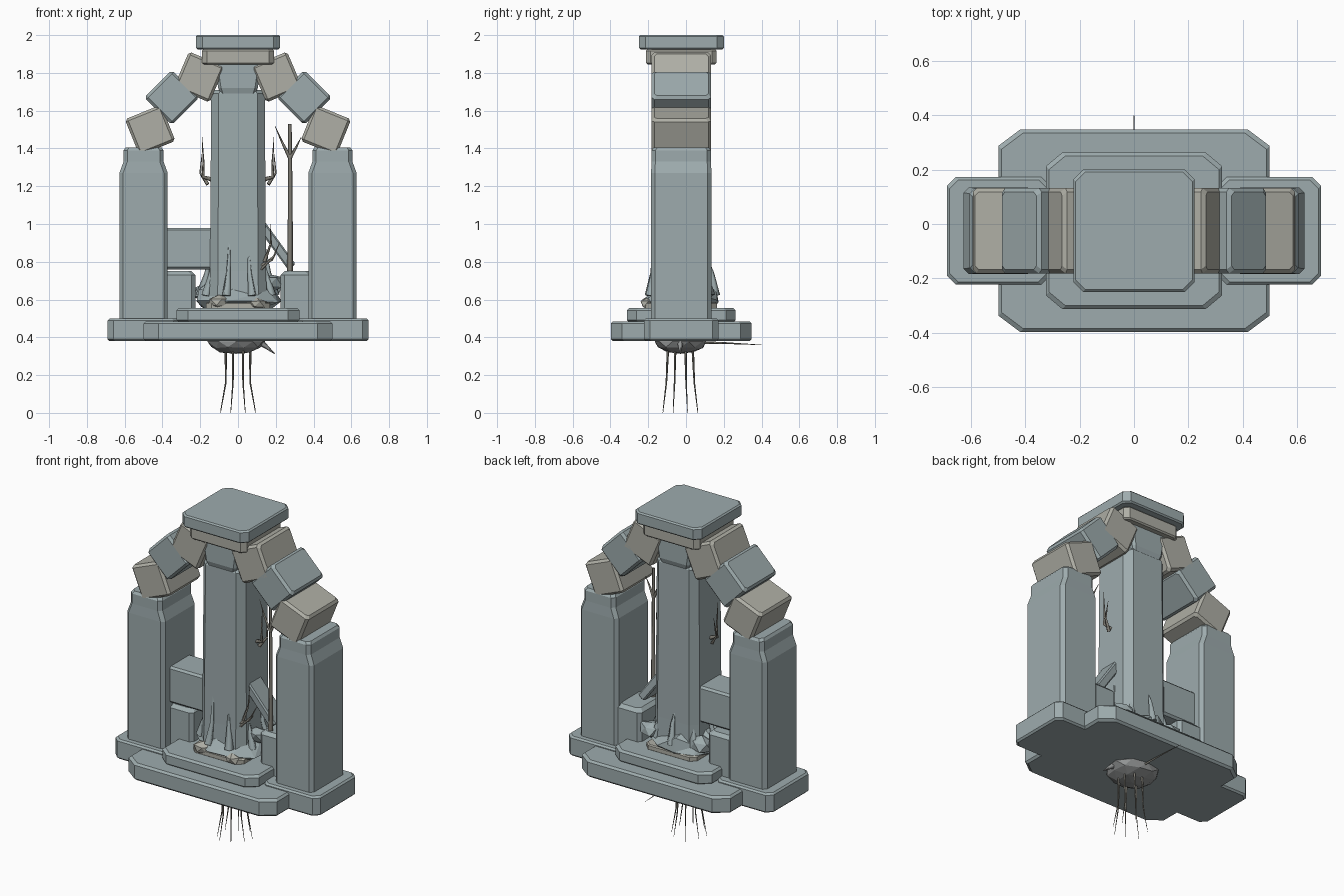
import bpy, bmesh, math, random
from mathutils import Matrix, Vector, Euler

if "Cube" in bpy.data.objects:
    bpy.data.objects.remove(bpy.data.objects["Cube"])

random.seed(4)
YC = -0.025  # depth centre of the masonry


def material(name, rgb):
    m = bpy.data.materials.new(name)
    m.diffuse_color = (*rgb, 1)
    m.use_nodes = True
    m.node_tree.nodes["Principled BSDF"].inputs["Base Color"].default_value = m.diffuse_color
    return m


STONE = material("blue_stone", (0.34, 0.41, 0.42))
TAN = material("tan_stone", (0.43, 0.43, 0.38))
ROCK = material("dark_rock", (0.30, 0.31, 0.31))
WOOD = material("dry_wood", (0.22, 0.21, 0.18))


def finish(name, bm, mat):
    bmesh.ops.recalc_face_normals(bm, faces=bm.faces)
    me = bpy.data.meshes.new(name)
    bm.to_mesh(me)
    bm.free()
    me.materials.append(mat)
    ob = bpy.data.objects.new(name, me)
    bpy.context.collection.objects.link(ob)
    return ob


def loft(name, rings, mat, x=0, y=YC, z=0, rot=(0, 0, 0)):
    """Corner-cut rectangles (z, half x, half y, cut x, cut y) joined upward."""
    bm = bmesh.new()
    prev = None
    M = Matrix.Translation((x, y, z)) @ Euler(rot).to_matrix().to_4x4()
    for rz, a, b, c, d in rings:
        pts = [(a - c, -b), (a, d - b), (a, b - d), (a - c, b),
               (c - a, b), (-a, b - d), (-a, d - b), (c - a, -b)]
        ring = [bm.verts.new(M @ Vector((px, py, rz))) for px, py in pts]
        if prev:
            for i in range(8):
                j = (i + 1) % 8
                bm.faces.new((prev[i], prev[j], ring[j], ring[i]))
        else:
            bm.faces.new(ring[::-1])
        prev = ring
    bm.faces.new(prev)
    return finish(name, bm, mat)


def slab(name, a, b, z0, z1, cut, bev, mat, **kw):
    c, d = cut
    return loft(name, [(z0, a - bev, b - bev, c, d), (z0 + bev, a, b, c, d),
                       (z1 - bev, a, b, c, d), (z1, a - bev, b - bev, c, d)], mat, **kw)


def twig(name, points, r0, r1=0.001, mat=WOOD):
    """Tapered square-section branch along a path."""
    cu = bpy.data.curves.new(name, 'CURVE')
    cu.dimensions = '3D'
    cu.bevel_depth = 1
    cu.bevel_resolution = 0
    cu.use_fill_caps = True
    sp = cu.splines.new('POLY')
    sp.points.add(len(points) - 1)
    for i, p in enumerate(points):
        sp.points[i].co = (*p, 1)
        sp.points[i].radius = r0 + (r1 - r0) * i / (len(points) - 1)
    ob = bpy.data.objects.new(name, cu)
    bpy.context.collection.objects.link(ob)
    cu.materials.append(mat)
    return ob


def boulder(name, loc, size, mat, sub=1, jitter=0.15):
    bm = bmesh.new()
    bmesh.ops.create_icosphere(bm, subdivisions=sub, radius=1)
    for v in bm.verts:
        k = 1 + random.uniform(-jitter, jitter)
        v.co = Vector([v.co[i] * size[i] * k + loc[i] for i in range(3)])
    return finish(name, bm, mat)


# stepped base
slab("base_plate", 0.5, 0.373, 0.38, 0.485, (0.08, 0.06), 0.012, STONE)
slab("second_step", 0.325, 0.288, 0.48, 0.555, (0.06, 0.05), 0.012, STONE)
slab("tan_step", 0.17, 0.19, 0.55, 0.585, (0.03, 0.03), 0.006, TAN)

# side footings, pillars and arch stones, mirrored
for s, side in ((-1, "left"), (1, "right")):
    slab(side + "_footing", 0.19, 0.198, 0.38, 0.50, (0.032, 0.032), 0.01, STONE, x=s * 0.5)
    loft(side + "_pillar", [(0.49, 0.128, 0.16, 0.02, 0.02), (1.27, 0.128, 0.16, 0.02, 0.02),
                            (1.33, 0.106, 0.157, 0.02, 0.02), (1.39, 0.106, 0.157, 0.02, 0.02),
                            (1.405, 0.096, 0.147, 0.02, 0.02)], STONE, x=s * 0.5)
    for i, (x, z, deg, mat) in enumerate([(0.465, 1.497, 22, TAN), (0.35, 1.67, 45, STONE),
                                          (0.205, 1.778, 67, TAN)]):
        slab(f"{side}_arch_stone_{i + 1}", 0.103, 0.157, -0.103, 0.103, (0.014, 0.014), 0.014,
             mat, x=s * x, z=z, rot=(0, s * math.radians(deg), 0))
    # low block beside the pillar
    slab(side + "_low_block", 0.085, 0.12, 0.48, 0.75, (0.02, 0.02), 0.02, STONE, x=s * 0.31, y=0.0)
    # twigs sprouting from the column
    twig(side + "_column_twig", [(s * 0.12, YC, 1.23), (s * 0.185, YC - 0.01, 1.25),
                                 (s * 0.183, YC - 0.01, 1.33), (s * 0.19, YC - 0.01, 1.46)], 0.014)
    twig(side + "_column_twiglet", [(s * 0.16, YC, 1.21), (s * 0.2, YC + 0.02, 1.27),
                                    (s * 0.19, YC + 0.03, 1.38)], 0.011)

# keystone and capstones
loft("keystone", [(1.69, 0.095, 0.14, 0.015, 0.015), (1.72, 0.105, 0.15, 0.015, 0.015),
                  (1.86, 0.125, 0.15, 0.015, 0.015)], STONE)
slab("lower_capstone", 0.19, 0.187, 1.845, 1.925, (0.025, 0.025), 0.008, TAN)
slab("top_capstone", 0.223, 0.225, 1.925, 2.0, (0.035, 0.035), 0.008, STONE)

# central column
loft("central_column", [(0.5, 0.155, 0.155, 0.045, 0.045), (0.75, 0.148, 0.148, 0.042, 0.042),
                        (1.69, 0.142, 0.142, 0.04, 0.04), (1.71, 0.13, 0.13, 0.04, 0.04)], STONE)

# cross beam and leaning broken slab
slab("cross_beam", 0.14, 0.1, 0.76, 0.98, (0.01, 0.01), 0.012, STONE, x=-0.25)
slab("fallen_slab", 0.025, 0.06, -0.14, 0.14, (0.008, 0.008), 0.008, STONE,
     x=0.2, y=-0.03, z=0.89, rot=(0.1, math.radians(-36), 0))

# rubble mound round the column foot
bm = bmesh.new()
prev = None
N = 11
for z, r in ((0.55, 0.19), (0.60, 0.235), (0.65, 0.20), (0.70, 0.14)):
    ring = []
    for i in range(N):
        t = 2 * math.pi * (i + random.uniform(-0.2, 0.2)) / N
        k = r * random.uniform(0.88, 1.08)
        ring.append(bm.verts.new((k * math.cos(t), YC + 0.88 * k * math.sin(t),
                                  z + random.uniform(-0.02, 0.02))))
    if prev:
        for i in range(N):
            j = (i + 1) % N
            bm.faces.new((prev[i], prev[j], ring[j]))
            bm.faces.new((prev[i], ring[j], ring[i]))
    else:
        bm.faces.new(ring[::-1])
    prev = ring
bm.faces.new(prev)
finish("rubble_mound", bm, STONE)
for i, (x, y, z, r, mat) in enumerate([(0.1, -0.2, 0.575, 0.04, TAN), (-0.1, -0.19, 0.585, 0.05, TAN),
                                       (0.18, -0.06, 0.69, 0.06, STONE), (0.16, 0.1, 0.65, 0.06, STONE),
                                       (-0.17, 0.09, 0.64, 0.06, STONE)]):
    boulder(f"rubble_{i + 1}", (x, y, z), (r * 1.2, r, r * 0.8), mat, 1, 0.2)

# pointed roots gripping the column foot
for i in range(9):
    t = 2 * math.pi * (i + 0.3) / 9
    c, s = math.cos(t), math.sin(t)
    h = random.uniform(0.8, 1.0)
    twig(f"grip_root_{i + 1}", [(0.2 * c, YC + 0.18 * s, 0.62), (0.165 * c, YC + 0.16 * s, 0.74),
                                (0.145 * c, YC + 0.145 * s, h)], 0.026, 0.002, STONE)

# bare sapling with forked top and small shoots
twig("sapling_trunk", [(0.275, -0.08, 0.73), (0.277, -0.08, 1.1), (0.275, -0.08, 1.53)], 0.016, 0.009)
twig("sapling_branch_left", [(0.275, -0.08, 1.35), (0.235, -0.08, 1.43), (0.195, -0.07, 1.52)], 0.011)
twig("sapling_branch_right", [(0.275, -0.08, 1.35), (0.31, -0.09, 1.41), (0.335, -0.09, 1.46)], 0.011)
for i, (x0, z0, x1, z1) in enumerate([(0.12, 0.76, 0.22, 0.9), (0.14, 0.8, 0.17, 1.0), (0.12, 0.78, 0.2, 0.84)]):
    twig(f"shoot_{i + 1}", [(x0, -0.15, z0), ((x0 + x1) / 2 + 0.02, -0.15, (z0 + z1) / 2),
                            (x1, -0.13, z1)], 0.009)

# rock and hanging roots under the base
boulder("under_rock", (-0.01, -0.03, 0.378), (0.155, 0.14, 0.066), ROCK, 2, 0.05)
for i in range(8):
    t = 2 * math.pi * (i + 0.5) / 8
    c, s = math.cos(t), math.sin(t)
    twig(f"hanging_root_{i + 1}", [(0.07 * c, -0.03 + 0.07 * s, 0.36), (0.07 * c, -0.03 + 0.08 * s, 0.16),
                                   (0.1 * c, -0.03 + 0.1 * s, 0.0 + 0.012 * (i % 2))], 0.007, 0.0012)
twig("back_root", [(0, 0.05, 0.372), (0, 0.2, 0.37), (0, 0.40, 0.36)], 0.009)
twig("under_shard", [(0.11, -0.03, 0.38), (0.15, -0.03, 0.35), (0.195, -0.03, 0.312)], 0.02, 0.002, ROCK)

# turn the branch curves into meshes
bpy.ops.object.select_all(action='DESELECT')
for ob in bpy.context.scene.objects:
    if ob.type == 'CURVE':
        ob.select_set(True)
        bpy.context.view_layer.objects.active = ob
bpy.ops.object.convert(target='MESH')
